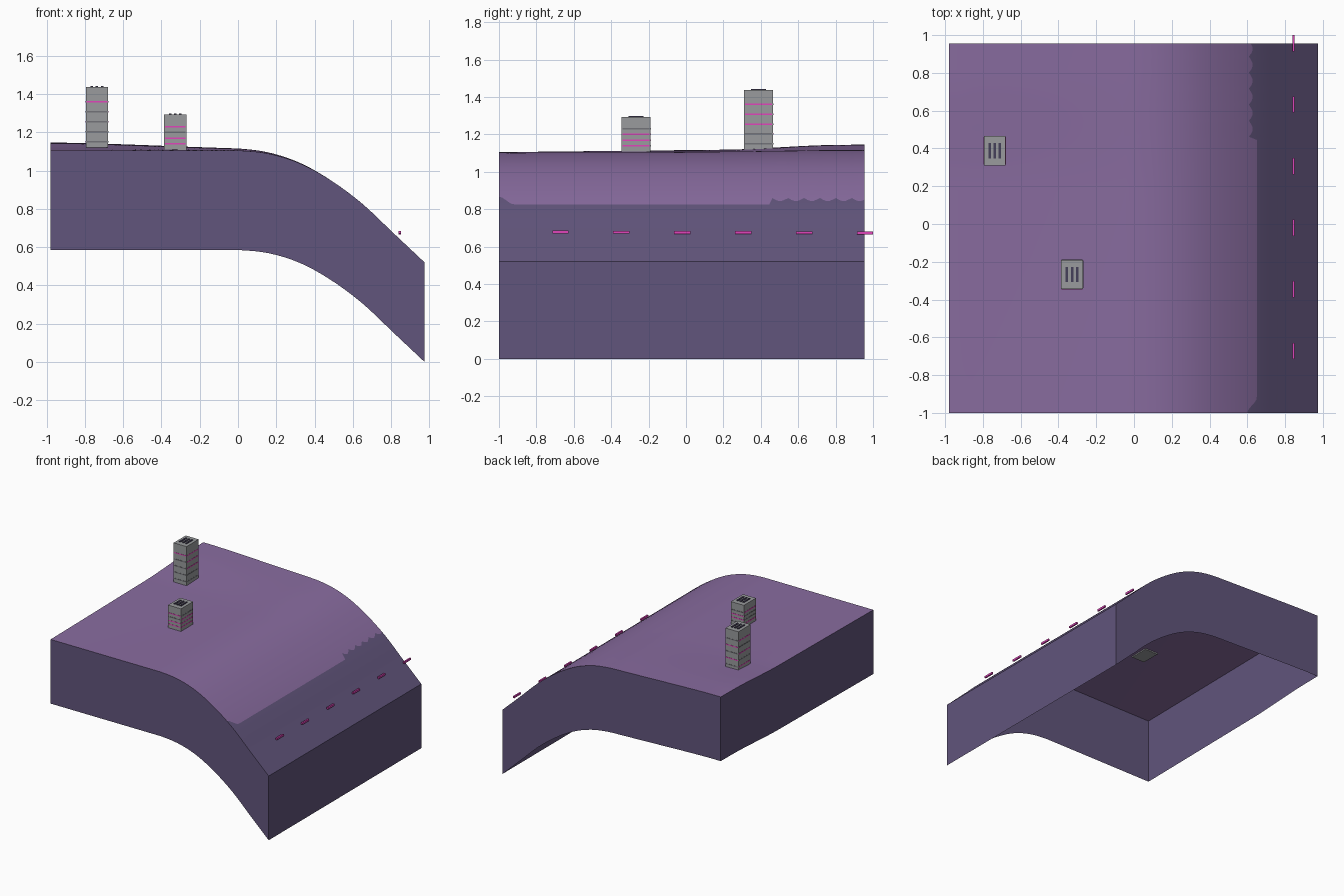
import bpy, bmesh, math

cube = bpy.data.objects.get("Cube")
if cube:
    bpy.data.objects.remove(cube, do_unlink=True)


def material(name, rgb):
    m = bpy.data.materials.new(name)
    m.use_nodes = True
    m.diffuse_color = (*rgb, 1)
    m.node_tree.nodes["Principled BSDF"].inputs["Base Color"].default_value = (*rgb, 1)
    return m


GROUND = material("lavender_ground", (0.25, 0.15, 0.35))
ROCK = material("dark_purple_rock", (0.12, 0.09, 0.2))
CONCRETE = material("grey_concrete", (0.32, 0.33, 0.34))
UNLIT = material("unlit_window", (0.17, 0.17, 0.19))
LIT = material("magenta_light", (0.75, 0.06, 0.5))
VENT = material("dark_vent", (0.06, 0.05, 0.1))

LEFT, RIGHT, FRONT, BACK, DEPTH = -0.98, 0.975, -1.0, 0.955, 0.52
HILL = [1.105, 1.088, 1.037, 0.947, 0.826, 0.673, 0.52]  # evenly spaced from x = 0


def smoothstep(a, b, v):
    t = min(max((v - a) / (b - a), 0), 1)
    return t * t * (3 - 2 * t)


def profile(x):
    """Smooth curve through the hill heights."""
    if x <= 0:
        return HILL[0]
    n = len(HILL) - 1
    u = min(x / RIGHT * n, n - 1e-6)
    i = int(u)
    t = u - i
    p1, p2 = HILL[i], HILL[i + 1]
    p0 = HILL[i - 1] if i else p1
    p3 = HILL[i + 2] if i + 2 <= n else 2 * p2 - p1
    m1, m2 = (p2 - p0) / 2, (p3 - p1) / 2
    return ((2 * t**3 - 3 * t**2 + 1) * p1 + (t**3 - 2 * t**2 + t) * m1
            + (3 * t**2 - 2 * t**3) * p2 + (t**3 - t**2) * m2)


def height(x, y):
    rise = 0.011 * (y - FRONT) + 0.019 * smoothstep(0.2, 0.8, y)
    return profile(x) + rise * (1 - smoothstep(-0.9, 0.6, x) ** 0.7)


def rock_edge(y):
    """Where the ground turns to bare rock: straight, then scalloped."""
    if y > 0.46:
        return 0.607 + 0.022 * abs(math.sin(math.pi * (y - 0.46) / 0.085))
    return 0.65 - 0.05 * smoothstep(-0.92, -1.0, y) if y < -0.92 else 0.65


def finish(name, bm, mats):
    me = bpy.data.meshes.new(name)
    bm.to_mesh(me)
    bm.free()
    for m in mats:
        me.materials.append(m)
    ob = bpy.data.objects.new(name, me)
    bpy.context.collection.objects.link(ob)
    return ob


# Terrain block: curved top with hanging side walls and an open bottom
bm = bmesh.new()
UPPER, LOWER, ROWS = 40, 12, 115
grid = []
for j in range(ROWS + 1):
    y = FRONT + (BACK - FRONT) * j / ROWS
    e = rock_edge(y)
    xs = [LEFT + (e - LEFT) * i / UPPER for i in range(UPPER)]
    xs += [e + (RIGHT - e) * i / LOWER for i in range(LOWER + 1)]
    grid.append([bm.verts.new((x, y, height(x, y))) for x in xs])
for r0, r1 in zip(grid, grid[1:]):
    for i in range(UPPER + LOWER):
        f = bm.faces.new((r0[i], r0[i + 1], r1[i + 1], r1[i]))
        f.material_index = int(i >= UPPER)
sides = [grid[0], [r[-1] for r in grid], grid[-1][::-1], [r[0] for r in grid][::-1]]
for edge in sides:
    low = [bm.verts.new((v.co.x, v.co.y, v.co.z - DEPTH)) for v in edge]
    for i in range(len(edge) - 1):
        f = bm.faces.new((low[i], low[i + 1], edge[i + 1], edge[i]))
        f.material_index = 1
bmesh.ops.remove_doubles(bm, verts=[v for v in bm.verts if len(v.link_faces) < 2], dist=1e-5)
terrain = finish("terrain_block", bm, [GROUND, ROCK])
bpy.context.view_layer.objects.active = terrain
terrain.select_set(True)
bpy.ops.object.shade_smooth_by_angle(angle=math.radians(35))
terrain.select_set(False)


def box(name, center, size, mat):
    bm = bmesh.new()
    bmesh.ops.create_cube(bm, size=1)
    bmesh.ops.scale(bm, vec=size, verts=bm.verts)
    ob = finish(name, bm, [mat])
    ob.location = center
    return ob


def tower(name, x, y, base, top, floors, first, step, lit):
    """Block with a window band on every side of each floor and roof vents."""
    w, d, thin = 0.116, 0.155, 0.003
    box(name, (x, y, (base + top) / 2), (w, d, top - base), CONCRETE)
    walls = {"front": (0, -1), "right": (1, 0), "back": (0, 1), "left": (-1, 0)}
    for side, (dx, dy) in walls.items():
        size = (thin if dx else w * 0.94, thin if dy else d * 0.94, 0.008)
        for k in range(floors):
            mat = LIT if k in lit[side] else UNLIT
            box(f"{name}_{side}_window", (x + dx * w / 2, y + dy * d / 2, first + step * k),
                size, mat)
    for k in (-1, 0, 1):
        box(f"{name}_roof_vent", (x + k * 0.027, y, top + 0.002), (0.013, 0.08, 0.008), VENT)


tower("tall_tower", -0.737, 0.388, 1.12, 1.437, 5, 1.15, 0.0525,
      {"front": [4], "right": [2, 3, 4], "back": [1, 3], "left": [0, 2, 4]})
tower("short_tower", -0.328, -0.267, 1.1, 1.292, 4, 1.14, 0.03,
      {"front": [0, 1, 3], "right": [0, 1, 2], "back": [1, 2], "left": [0, 3]})

# Row of marker lights floating just above the slope
for k in range(6):
    y = -0.672 + 0.326 * k
    box("slope_marker", (0.845, min(y, 0.957), 0.678 - 0.001 * k), (0.012, 0.086, 0.015), LIT)
